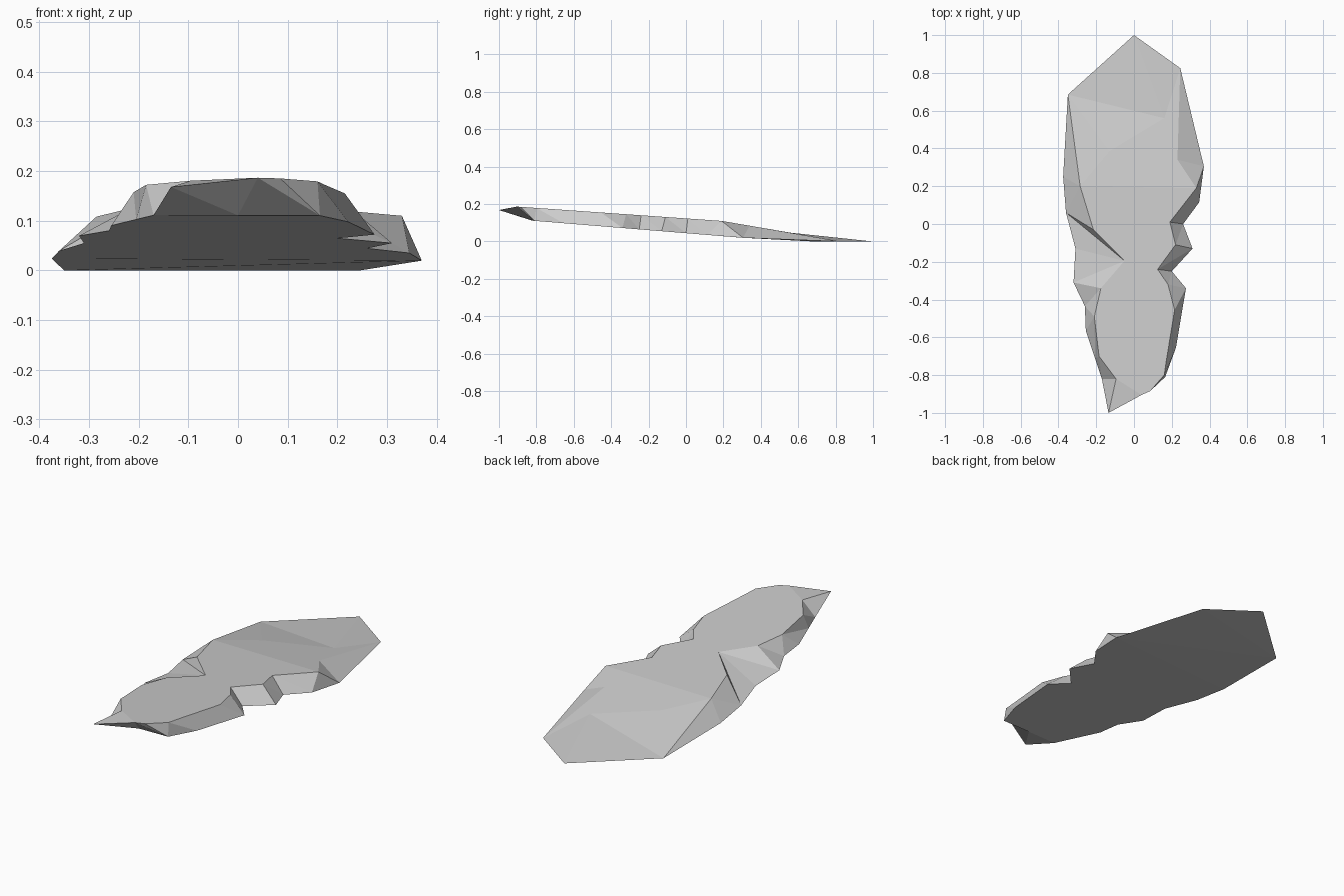
import bpy
import bmesh
from mathutils import Vector
from mathutils.geometry import delaunay_2d_cdt

default_cube = bpy.data.objects.get("Cube")
if default_cube:
    bpy.data.objects.remove(default_cube, do_unlink=True)

# Rim of the slab, clockwise from the back: foot x, y and crest x, y
RIM = [
    (0, 1, 0, 1), (.245, .825, .245, .825), (.37, .305, .23, .34),
    (.37, .305, .33, .19), (.345, .115, .33, .19), (.26, 0, .19, .01),
    (.31, -.13, .22, -.11), (.2, -.25, .125, -.24), (.275, -.34, .18, -.32),
    (.275, -.34, .215, -.455), (.222, -.655, .215, -.455),
    (.222, -.655, .17, -.73), (.165, -.81, .16, -.8),
    (.165, -.81, .085, -.885), (0, -.815, .04, -.905),
    (-.17, -.82, -.135, -1), (-.17, -.82, -.095, -.82),
    (-.205, -.715, -.185, -.7), (-.255, -.565, -.21, -.49),
    (-.26, -.435, -.21, -.49), (-.32, -.31, -.175, -.34),
    (-.31, -.13, -.05, -.195), (-.36, .06, -.05, -.195),
    (-.36, .06, -.215, -.03), (-.375, .25, -.285, .2),
    (-.35, .685, -.35, .685),
]
# Creases within the upper surface
INNER = [(-.13, .385), (.115, .385), (.16, .56), (-.01, -.81)]
# Side profiles of the two surfaces: y, z
UNDERSIDE = [(-.83, .112), (.3, .02), (.68, 0), (1, 0)]
UPPER = [(-1, .168), (-.91, .187), (.19, .11), (.6, .04), (1, 0)]


def height(profile, y):
    """Interpolate a side profile at y."""
    for (y0, z0), (y1, z1) in zip(profile, profile[1:]):
        if y <= y1:
            return z0 + (z1 - z0) * (y - y0) / (y1 - y0)
    return profile[-1][1]


def cap(bm, ring, inner=(), creases=()):
    """Fill a closed ring with triangles through the inner points."""
    points = list(dict.fromkeys(ring))
    index = {p: i for i, p in enumerate(points + list(inner))}
    edges = [(index[a], index[b])
             for a, b in zip(ring, ring[1:] + ring[:1]) if a != b]
    edges += [(index[a], index[b]) for a, b in creases]
    points += inner
    flat = [Vector(p[:2]) for p in points]
    result = delaunay_2d_cdt(flat, edges, [], 1, 1e-5)
    verts = [bm.verts.new(points[src[0]]) if src else None for src in result[3]]
    for face in result[2]:
        if all(verts[i] for i in face):
            bm.faces.new([verts[i] for i in face])


foot, crest = [], []
for bx, by, tx, ty in RIM:
    low = (bx, by, height(UNDERSIDE, by))
    foot.append(low)
    shared = (bx, by) == (tx, ty)
    crest.append(low if shared else (tx, ty, height(UPPER, ty)))
inner = [(x, y, height(UPPER, y)) for x, y in INNER]

bm = bmesh.new()
# Underside, and upper surface creased where the back slope begins
cap(bm, foot)
cap(bm, crest, inner, [(crest[3], crest[-2])])

# Broken sides between foot and crest
count = len(RIM)
for i in range(count):
    j = (i + 1) % count
    for tri in ((foot[i], foot[j], crest[j]), (foot[i], crest[j], crest[i])):
        if len(set(tri)) == 3:
            bm.faces.new([bm.verts.new(p) for p in tri])

bmesh.ops.remove_doubles(bm, verts=bm.verts[:], dist=1e-4)
bmesh.ops.recalc_face_normals(bm, faces=bm.faces[:])
mesh = bpy.data.meshes.new("rock_slab")
bm.to_mesh(mesh)
bm.free()

# Stone colour
stone = bpy.data.materials.new("grey_stone")
stone.use_nodes = True
grey = (.6, .6, .6, 1)
stone.diffuse_color = grey
stone.node_tree.nodes["Principled BSDF"].inputs["Base Color"].default_value = grey
mesh.materials.append(stone)

slab = bpy.data.objects.new("rock_slab", mesh)
bpy.context.collection.objects.link(slab)
